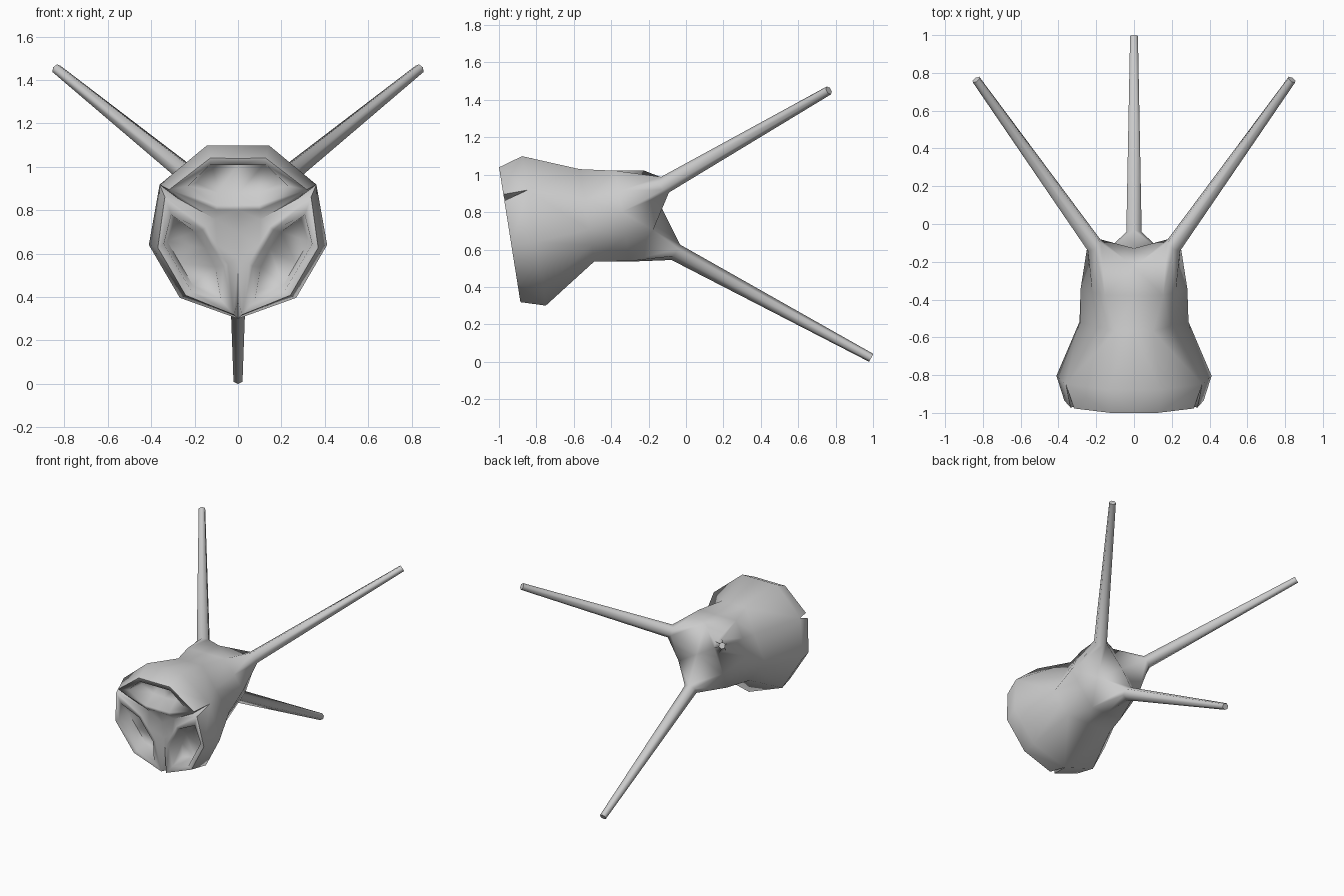
import bpy, bmesh, math
from mathutils import Vector, Matrix

if "Cube" in bpy.data.objects:
    bpy.data.objects.remove(bpy.data.objects["Cube"])

# The form is threefold around an axis tilted 9 degrees: one half sector is
# described (angle, radius, depth along axis), then mirrored and repeated.
TILT = math.radians(9)
AXIS = Vector((0, math.cos(TILT), math.sin(TILT)))
UP = Vector((0, -math.sin(TILT), math.cos(TILT)))
SIDE = Vector((1, 0, 0))
CENTRE = Vector((0, -0.815, 0.712))


def polar(deg, r, t):
    a = math.radians(deg)
    return Vector((r * math.cos(a), r * math.sin(a), t))


def leg_ring(r, t, rad):
    """Half of a six-sided ring square to the leg direction."""
    out = Vector((0.793, 0, -0.609))
    side = Vector((0, 1, 0))
    return [Vector((r, 0, t)) + rad * (math.cos(k * math.pi / 3) * out
            + math.sin(k * math.pi / 3) * side) for k in range(4)]


P = {}
# outer rim, waist and shoulder rings
P['S'], P['O'], P['Q'] = polar(0, .417, 0), polar(40, .417, 0), polar(60, .392, 0)
P['A0'], P['A1'], P['A2'] = polar(0, .22, .293), polar(40, .293, .293), polar(60, .275, .293)
P['B0'], P['B1'], P['B2'] = polar(0, .255, .48), polar(27, .283, .48), polar(60, .237, .48)
# back hub
P['M'], P['H'] = polar(60, .215, .63), Vector((0, 0, .695))
# front crest of each petal
P['K'], P['F'], P['G'] = polar(3, .378, -.131), polar(40, .375, -.131), polar(60, .352, -.131)
P['I'], P['J'] = polar(18, .15, -.125), polar(60, .111, -.125)
# valley between the petals
P['V'], P['W'], P['C'] = polar(0, .32, -.10), polar(0, .12, -.085), Vector((0, 0, -.085))
# recess lip and floor
lip = [(14, .32), (38, .345), (60, .32), (60, .133), (24, .165)]
floor = [(19, .295), (39, .33), (60, .308), (60, .17), (32, .2)]
for i in range(5):
    P['L%d' % i] = polar(*lip[i], -.127)
    P['D%d' % i] = polar(*floor[i], -.03)
# leg root and tip
for i, (a, b) in enumerate(zip(leg_ring(.244, .731, .047), leg_ring(.965, 1.675, .024))):
    P['R%d' % i], P['T%d' % i] = a, b

FACES = """S O A1 A0|O Q A2 A1|A0 A1 B1 B0|A1 A2 B2 B1|B1 B2 M
B0 B1 R1 R0|B1 M R2 R1|M H R3 R2
R0 R1 T1 T0|R1 R2 T2 T1|R2 R3 T3 T2|T0 T1 T2 T3
S K F O|O F G Q|S V K|K V W I|W C J I
K L0 L1 F|F L1 L2 G|K I L4 L0|I J L3 L4
L0 D0 D1 L1|L1 D1 D2 L2|L4 L3 D3 D4|L0 L4 D4 D0|D0 D4 D3 D2 D1"""

bm = bmesh.new()
for phi in (30, 150, 270):
    rot = Matrix.Rotation(math.radians(phi), 3, 'Z')
    for s in (1, -1):
        verts = {}
        for name, p in P.items():
            q = rot @ Vector((p.x, s * p.y, p.z))
            verts[name] = bm.verts.new(CENTRE + SIDE * q.x + UP * q.y + AXIS * q.z)
        for f in FACES.replace("\n", "|").split("|"):
            bm.faces.new([verts[n] for n in f.split()])
bmesh.ops.remove_doubles(bm, verts=bm.verts, dist=0.0005)
bmesh.ops.recalc_face_normals(bm, faces=bm.faces)

mesh = bpy.data.meshes.new("three_legged_body")
bm.to_mesh(mesh)
bm.free()
body = bpy.data.objects.new("three_legged_body", mesh)
bpy.context.collection.objects.link(body)
bpy.context.view_layer.objects.active = body
body.select_set(True)
bpy.ops.object.shade_smooth_by_angle(angle=math.radians(78))
